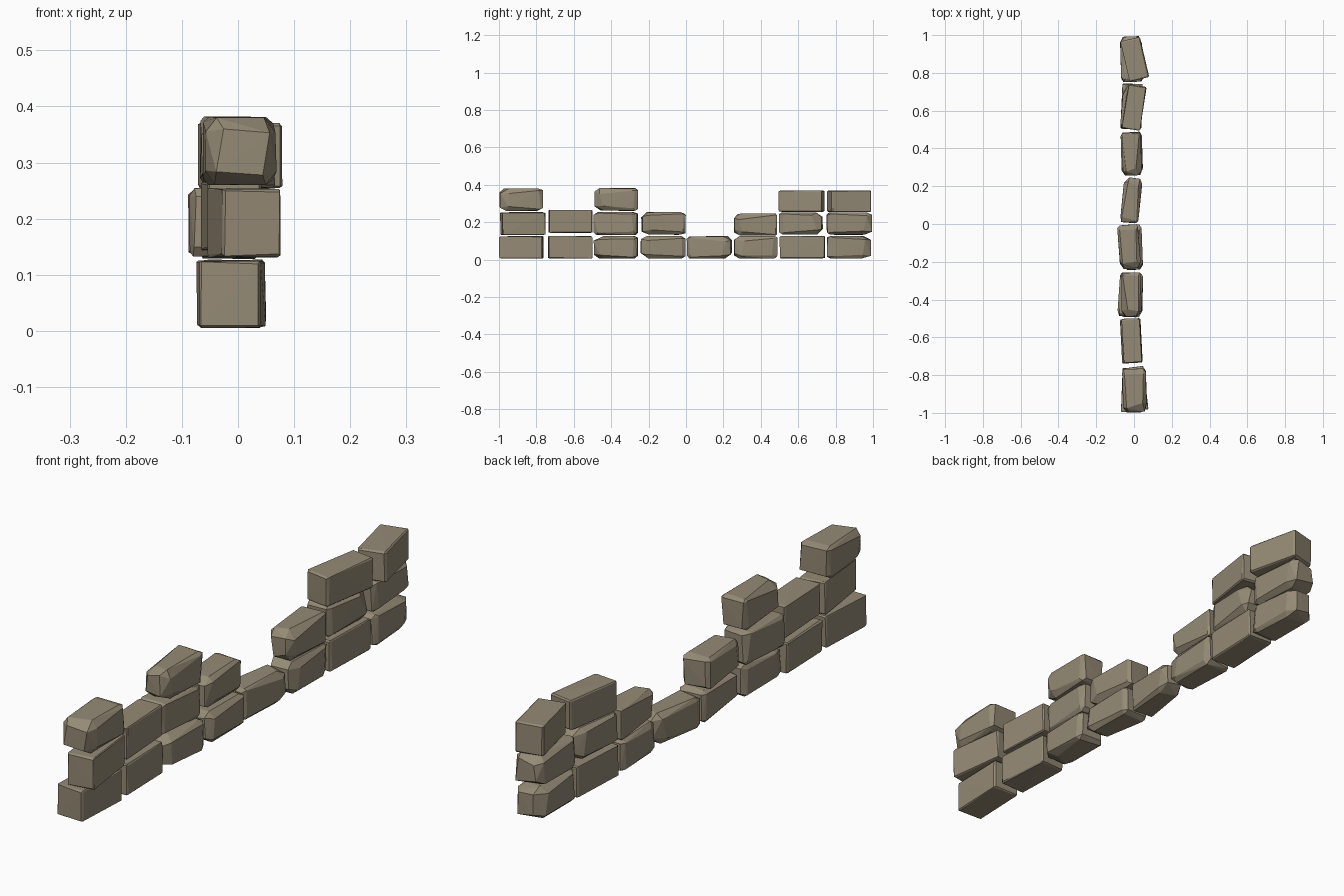
import bpy, bmesh, math, random
from mathutils import Matrix, Vector

if "Cube" in bpy.data.objects:
    bpy.data.objects.remove(bpy.data.objects["Cube"])

random.seed(7)

mat = bpy.data.materials.new("weathered stone")
mat.diffuse_color = (0.30, 0.255, 0.18, 1)
mat.use_nodes = True
mat.node_tree.nodes["Principled BSDF"].inputs["Base Color"].default_value = mat.diffuse_color


def stone(name, y0, y1, z0, z1, xc, width, turn, front, back):
    """Rough block; front/back are the wear at the -y and +y ends."""
    a = math.radians(turn)
    s, c = abs(math.sin(a)), math.cos(a)
    half = Vector((width / 2, ((y1 - y0) - width * s) / c / 2, (z1 - z0) / 2))
    bm = bmesh.new()
    # three points per corner, one on each adjoining face, give worn chamfers
    for sx in (-1, 1):
        for sy in (-1, 1):
            for sz in (-1, 1):
                wear = front if sy < 0 else back
                sign = Vector((sx, sy, sz))
                for axis in range(3):
                    p = half.copy()
                    for k in range(3):
                        if k == axis:
                            p[k] -= random.uniform(0, 0.003)
                        else:
                            long = 1.7 if k == 1 else 1.0
                            p[k] -= wear * long * random.uniform(0.55, 1.3)
                    bm.verts.new((p.x * sign.x, p.y * sign.y, p.z * sign.z))
    res = bmesh.ops.convex_hull(bm, input=bm.verts[:])
    junk = [v for v in bm.verts if not v.link_faces]
    bmesh.ops.delete(bm, geom=junk, context='VERTS')
    bmesh.ops.recalc_face_normals(bm, faces=bm.faces[:])
    bm.transform(Matrix.Translation((xc, (y0 + y1) / 2, (z0 + z1) / 2))
                 @ Matrix.Rotation(a, 4, 'Z'))
    me = bpy.data.meshes.new(name)
    bm.to_mesh(me)
    bm.free()
    me.materials.append(mat)
    bpy.context.collection.objects.link(bpy.data.objects.new(name, me))


SHARP, MID, ROUND = 0.006, 0.014, 0.026

# bottom course
B = [(-1.0, -0.76, -0.010, 0.112, -2, SHARP, SHARP),
     (-0.74, -0.50, -0.014, 0.110, 3, SHARP, SHARP),
     (-0.495, -0.255, -0.012, 0.118, -2, ROUND, MID),
     (-0.245, 0.0, -0.012, 0.115, 2, ROUND, MID),
     (0.0, 0.25, -0.014, 0.100, -6, MID, ROUND),
     (0.255, 0.49, -0.012, 0.115, 2, ROUND, MID),
     (0.50, 0.745, -0.012, 0.112, -2, SHARP, SHARP),
     (0.75, 0.99, -0.012, 0.118, 2, MID, ROUND)]
for i, (y0, y1, xc, w, t, f, b) in enumerate(B):
    stone(f"bottom_stone_{i}", y0, y1, 0.005, 0.127, xc, w, t, f, b)

# middle course, with a gap
M = [(-0.995, -0.75, 0.010, 0.108, 7, SHARP, SHARP, 0.130, 0.255),
     (-0.737, -0.497, -0.012, 0.100, 3, SHARP, SHARP, 0.142, 0.267),
     (-0.495, -0.255, -0.026, 0.112, -4, MID, MID, 0.132, 0.257),
     (-0.242, 0.0, -0.026, 0.112, 4, ROUND, MID, 0.132, 0.256),
     (0.253, 0.487, -0.012, 0.102, 2, ROUND, SHARP, 0.128, 0.246),
     (0.497, 0.735, -0.010, 0.110, -5, MID, ROUND, 0.132, 0.254),
     (0.75, 0.995, -0.014, 0.116, 2, MID, ROUND, 0.132, 0.254)]
for i, (y0, y1, xc, w, t, f, b, z0, z1) in enumerate(M):
    stone(f"middle_stone_{i}", y0, y1, z0, z1, xc, w, t, f, b)

# top course, four remaining stones
T = [(-1.0, -0.763, 0.003, 0.128, 2, ROUND, MID, 0.260, 0.382),
     (-0.492, -0.255, -0.014, 0.108, 1, ROUND, MID, 0.260, 0.382),
     (0.493, 0.742, 0.000, 0.100, -9, SHARP, SHARP, 0.254, 0.371),
     (0.752, 0.993, 0.004, 0.108, 13, SHARP, SHARP, 0.253, 0.372)]
for i, (y0, y1, xc, w, t, f, b, z0, z1) in enumerate(T):
    stone(f"top_stone_{i}", y0, y1, z0, z1, xc, w, t, f, b)
